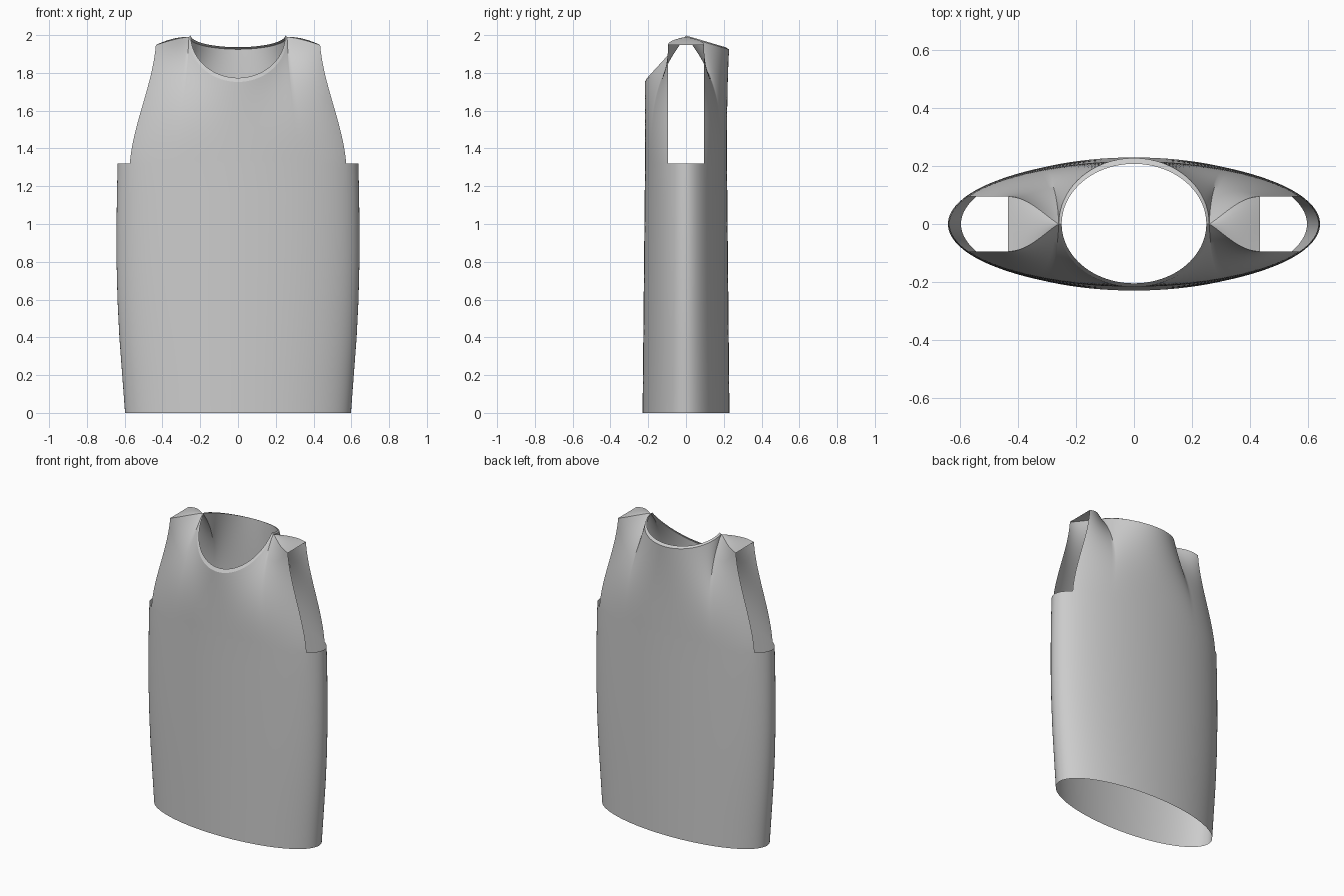
import bpy, bmesh
from math import sin, cos, pi, asin, radians

if "Cube" in bpy.data.objects:
    bpy.data.objects.remove(bpy.data.objects["Cube"])

Z_PIT = 1.32                       # armpit height
RX, RY = 0.637, 0.217              # body ellipse at the armpit
A_NECK = radians(31)               # ellipse angle below the neck/shoulder point
A_ARM = asin(0.899)                # ellipse angle below the armhole edge
N_NECK, N_SH, N_SIDE, ROWS = 24, 14, 10, 26
WIDTHS = [(0, .598), (.2, .613), (.4, .628), (.6, .638), (.8, .643),
          (1.0, .643), (1.16, .641), (Z_PIT, RX)]


def neck(phi, front):
    # outer neckline, from centre (phi=0) to the shoulder point
    y, z0 = (-0.218, 1.752) if front else (0.228, 1.925)
    return 0.26 * sin(phi), y * cos(phi), 1.99 - (1.99 - z0) * cos(phi)


def neck_inner(phi, front):
    y, z0 = (-0.205, 1.774) if front else (0.208, 1.936)
    return 0.25 * sin(phi), y * cos(phi), 1.998 - (1.998 - z0) * cos(phi)


def seam(s, front):
    # shoulder edge, from the neck point out to the armhole
    y = 0.095 * sin(s * pi / 2) ** 1.15
    return 0.26 + 0.175 * s, -y if front else y, 1.99 - 0.042 * s ** 1.4


def make(name, grids):
    bm = bmesh.new()
    for sx in (1, -1):
        for g in grids:
            vs = [[bm.verts.new((sx * x, y, z)) for x, y, z in row] for row in g]
            for a, b in zip(vs, vs[1:]):
                for i in range(len(a) - 1):
                    bm.faces.new((a[i], a[i + 1], b[i + 1], b[i]))
    bmesh.ops.remove_doubles(bm, verts=bm.verts, dist=1e-4)
    bmesh.ops.dissolve_degenerate(bm, edges=bm.edges, dist=1e-5)
    bmesh.ops.recalc_face_normals(bm, faces=bm.faces)
    me = bpy.data.meshes.new(name)
    bm.to_mesh(me)
    bm.free()
    ob = bpy.data.objects.new(name, me)
    bpy.context.collection.objects.link(ob)
    bpy.ops.object.select_all(action='DESELECT')
    ob.select_set(True)
    bpy.context.view_layer.objects.active = ob
    bpy.ops.object.shade_smooth_by_angle(angle=radians(40))
    # outward normals for the open shell
    return ob


body, bands, caps = [], [], []
for front in (True, False):
    s = -1 if front else 1
    # column angles and the upper end of each panel column
    angles, tops = [], []
    for i in range(N_NECK + 1):
        angles.append(A_NECK * i / N_NECK)
        tops.append(neck(pi / 2 * i / N_NECK, front))
    for i in range(1, N_SH + 1):
        angles.append(A_NECK + (A_ARM - A_NECK) * i / N_SH)
        tops.append(seam(i / N_SH, front))
    sides = [A_ARM + (pi / 2 - A_ARM) * i / N_SIDE for i in range(1, N_SIDE + 1)]

    # torso tube below the armpits
    lower = []
    for z, rx in WIDTHS:
        ry = 0.23 + (RY - 0.23) * z / Z_PIT
        lower.append([(rx * sin(a), s * ry * cos(a), z) for a in angles + sides])
    body.append(lower)

    # chest or back panel rising to the neckline and shoulder
    upper = []
    for r in range(ROWS + 1):
        t = r / ROWS
        e = 0.35 * t + 0.65 * t * t * (3 - 2 * t)
        row = []
        for a, (x, y, z) in zip(angles, tops):
            bx, by = RX * sin(a), s * RY * cos(a)
            row.append((bx + (x - bx) * e, by + (y - by) * t ** 3,
                        Z_PIT + (z - Z_PIT) * t))
        upper.append(row)
    body.append(upper)

    # neck band strip
    phis = [pi / 2 * i / 32 for i in range(33)]
    bands.append([[neck(p, front) for p in phis],
                  [neck_inner(p, front) for p in phis]])

# shoulder caps bridging the front and back seams
cap = []
for i in range(N_SH + 1):
    q = i / N_SH
    x, y, z = seam(q, False)
    cap.append([(x, y * k / 4, z + 0.006 * sin(pi * q) * (1 - (k / 4) ** 2))
                for k in range(-4, 5)])
caps.append(cap)

make("shirt_body", body)
make("neck_band", bands)
make("shoulder_caps", caps)
